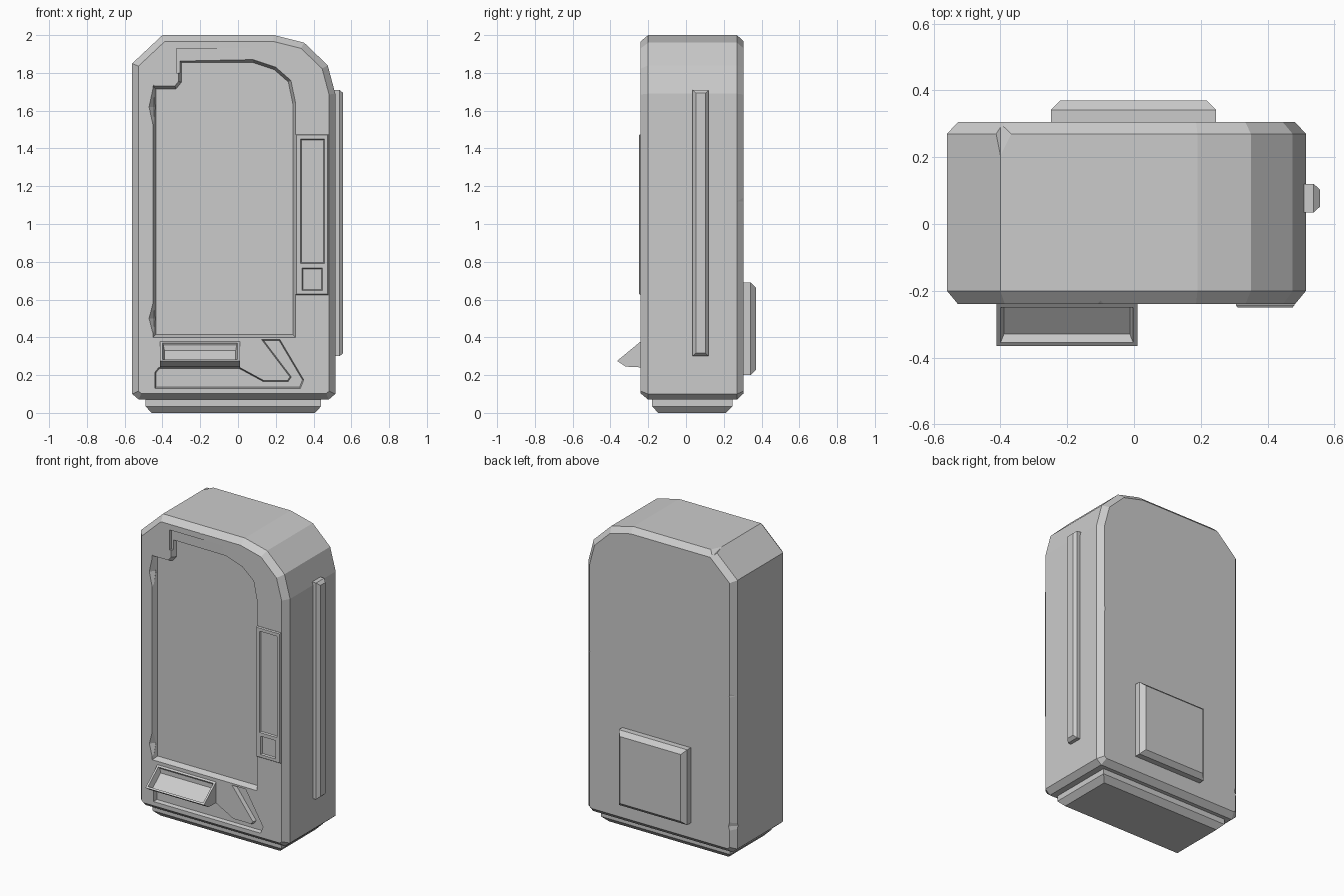
import bpy, bmesh
from mathutils import Vector

old = bpy.data.objects.get("Cube")
if old:
    bpy.data.objects.remove(old, do_unlink=True)

GREY = (0.6, 0.6, 0.6, 1)
mat = bpy.data.materials.new("plain grey")
mat.use_nodes = True
mat.diffuse_color = GREY
mat.node_tree.nodes["Principled BSDF"].inputs["Base Color"].default_value = GREY


def finish(name, bm):
    bmesh.ops.recalc_face_normals(bm, faces=bm.faces)
    mesh = bpy.data.meshes.new(name)
    bm.to_mesh(mesh)
    bm.free()
    mesh.materials.append(mat)
    obj = bpy.data.objects.new(name, mesh)
    bpy.context.collection.objects.link(obj)
    return obj


def inset(points, d):
    """Offset a counter-clockwise outline inwards with mitred corners."""
    pts = [Vector(p) for p in points]
    out = []
    for i, p in enumerate(pts):
        a = (p - pts[i - 1]).normalized()
        b = (pts[(i + 1) % len(pts)] - p).normalized()
        na, nb = Vector((-a.y, a.x)), Vector((-b.y, b.x))
        out.append(p + (na + nb) * d / (1 + na.dot(nb)))
    return out


def loft(name, outline, steps, axis="y"):
    """Stack copies of an outline; each step is (position, inset)."""
    bm = bmesh.new()
    rings = []
    for pos, d in steps:
        place = {"y": lambda u, v: (u, pos, v), "x": lambda u, v: (pos, u, v),
                 "z": lambda u, v: (u, v, pos)}[axis]
        rings.append([bm.verts.new(place(*p)) for p in inset(outline, d)])
    for lo, hi in zip(rings, rings[1:]):
        for i in range(len(lo)):
            j = (i + 1) % len(lo)
            bm.faces.new((lo[i], lo[j], hi[j], hi[i]))
    bm.faces.new(rings[0])
    bm.faces.new(rings[-1])
    return finish(name, bm)


def rect(u0, u1, v0, v1):
    return [(u0, v0), (u1, v0), (u1, v1), (u0, v1)]


def carve(target, cutter):
    cutter.hide_render = True
    mod = target.modifiers.new("cut", "BOOLEAN")
    mod.object = cutter
    mod.operation = "DIFFERENCE"
    mod.solver = "EXACT"
    bpy.context.view_layer.objects.active = target
    bpy.ops.object.modifier_apply(modifier=mod.name)
    bpy.data.objects.remove(cutter, do_unlink=True)


def chip(center, size):
    """Stretched octahedron that nicks an edge."""
    bm = bmesh.new()
    bmesh.ops.create_icosphere(bm, subdivisions=1, radius=1)
    bm.clear()
    c = Vector(center)
    tips = {}
    for k in range(3):
        for s in (-1, 1):
            v = c.copy()
            v[k] += s * size[k]
            tips[k, s] = bm.verts.new(v)
    for sx in (-1, 1):
        for sy in (-1, 1):
            for sz in (-1, 1):
                bm.faces.new((tips[0, sx], tips[1, sy], tips[2, sz]))
    return finish("edge_chip_cutter", bm)


# Cabinet with chamfered front, back and bottom
cabinet_outline = [(-.525, .07), (.48, .07), (.515, .1), (.515, 1.69), (.475, 1.84),
                   (.35, 1.96), (.19, 2), (-.4, 2), (-.56, 1.85), (-.56, .1)]
cabinet = loft("cabinet", cabinet_outline,
               [(-.24, .033), (-.2, 0), (.27, 0), (.305, .033)])

# Sunken display window with a notched upper corner
window = [(-.45, .4), (.305, .4), (.305, 1.64), (.28, 1.76), (.2, 1.83), (.08, 1.87),
          (-.315, 1.87), (-.315, 1.755), (-.335, 1.73), (-.45, 1.73)]
carve(cabinet, loft("window_cutter", window, [(-.275, -.015), (-.205, .015)]))

# Shallow wedge above the window, fading to one side
wedge = [(-.325, -.3), (.06, -.3), (.06, -.24), (-.325, -.222)]
carve(cabinet, loft("wedge_cutter", wedge, [(1.8, 0), (1.93, 0)], "z"))

# Channel below the window
channel = [(-.44, .13), (.33, .13), (.348, .175), (.222, .388), (.125, .388),
           (.275, .19), (.262, .172), (.135, .172), (.01, .24), (-.42, .24), (-.44, .215)]
carve(cabinet, loft("channel_cutter", channel, [(-.265, -.006), (-.215, .006)]))

# Worn nicks along the edges
for center, size in [
    ((-.56, .305, 1.1), (.035, .035, .2)),
    ((-.56, .305, .25), (.04, .04, .15)),
    ((.515, .305, 1.12), (.035, .035, .34)),
    ((.515, -.24, .5), (.03, .03, .15)),
    ((-.56, -.24, 1.15), (.03, .03, .2)),
    ((-.4, .305, 2), (.05, .1, .03)),
    ((-.1, -.24, 2), (.16, .035, .035)),
    ((-.445, -.24, 1.62), (.026, .03, .12)),
    ((-.445, -.24, .5), (.026, .03, .1)),
]:
    carve(cabinet, chip(center, size))

# Plinth
loft("plinth", rect(-.49, .44, -.18, .245), [(0, .033), (.035, 0), (.08, 0)], "z")

# Payment panel with two sunken fields
panel = loft("payment_panel", rect(.305, .48, .625, 1.475),
             [(-.25, .005), (-.243, 0), (-.225, 0)])
for field in (rect(.33, .458, .79, 1.45), rect(.338, .447, .648, .768)):
    carve(panel, loft("field_cutter", field, [(-.26, -.004), (-.238, .006)]))

# Delivery tray with a pocket in its sloping top
tray = loft("delivery_tray", [(-.365, .275), (-.32, .245), (-.22, .24), (-.22, .378), (-.24, .378)],
            [(-.412, 0), (.01, 0)], "x")
bm = bmesh.new()
bm.from_mesh(tray.data)
slope = max(bm.faces, key=lambda f: f.normal.z - f.normal.y - abs(f.normal.x))
bmesh.ops.inset_individual(bm, faces=[slope], thickness=.018)
inward = -slope.normal.copy()
pocket = bmesh.ops.extrude_discrete_faces(bm, faces=[slope])["faces"][0]
middle = pocket.calc_center_median()
for v in pocket.verts:
    v.co = middle + (v.co - middle) * .95 + inward * .037
bm.to_mesh(tray.data)
bm.free()

# Side rail and rear service box
loft("side_rail", rect(.035, .12, .3, 1.71), [(.5, 0), (.538, 0), (.557, .017)], "x")
loft("rear_service_box", rect(-.248, .245, .2, .69), [(.29, 0), (.342, 0), (.37, .027)])
